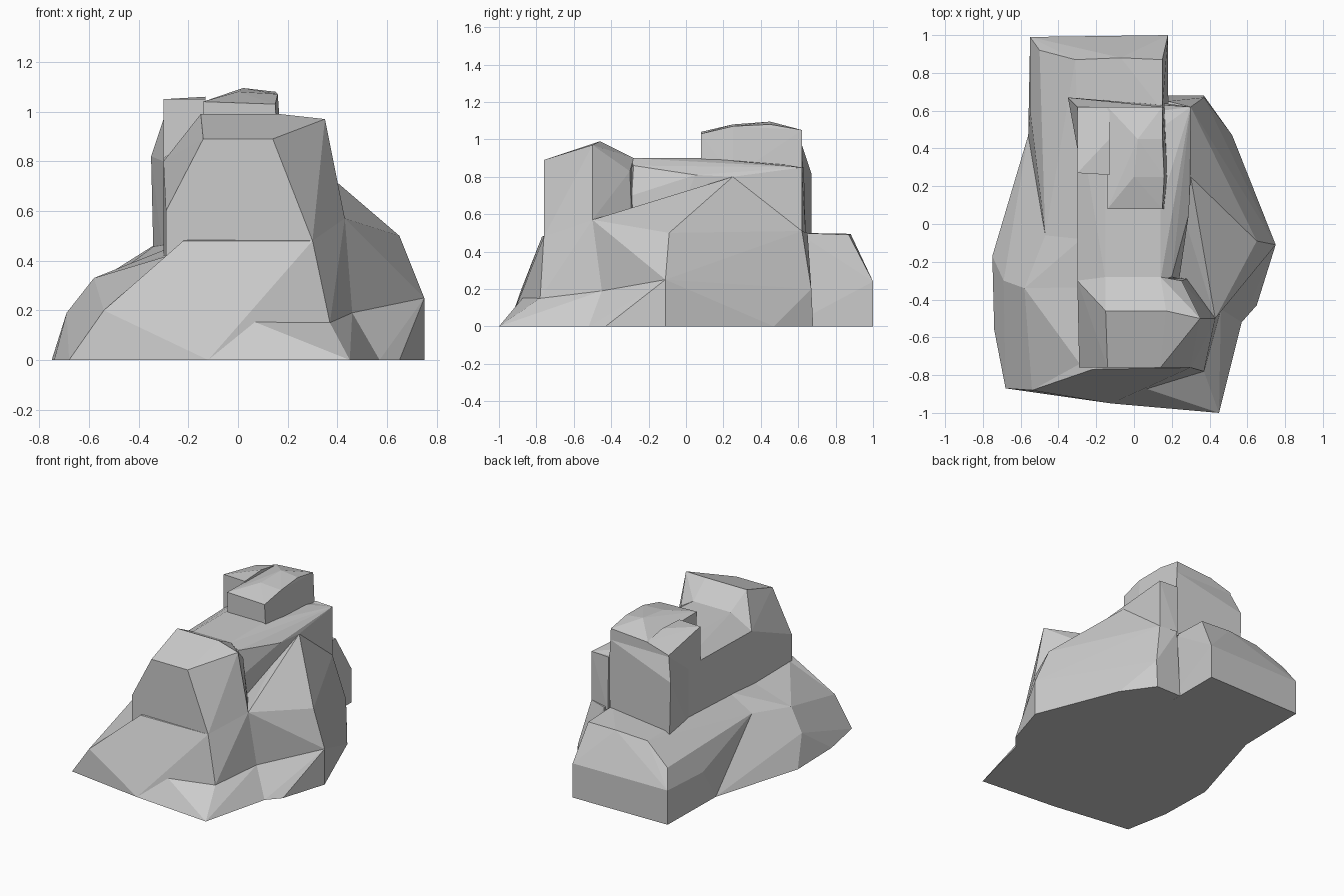
import bpy, bmesh, math

def rock(name, points, floor=()):
    """Faceted rock: convex hull of a few corners; floor lists ground corners."""
    bm = bmesh.new()
    for p in list(points) + [(x, y, 0) for x, y in floor]:
        bm.verts.new(p)
    res = bmesh.ops.convex_hull(bm, input=bm.verts[:])
    loose = {g for g in res["geom_interior"] + res["geom_unused"]
             if isinstance(g, bmesh.types.BMVert)}
    bmesh.ops.delete(bm, geom=list(loose), context='VERTS')
    bmesh.ops.dissolve_limit(bm, angle_limit=math.radians(1.5),
                             verts=bm.verts[:], edges=bm.edges[:])
    bmesh.ops.recalc_face_normals(bm, faces=bm.faces[:])
    me = bpy.data.meshes.new(name)
    bm.to_mesh(me)
    bm.free()
    ob = bpy.data.objects.new(name, me)
    bpy.context.collection.objects.link(ob)
    return ob

# Front apron sloping to the ground, with a toe at the right corner
rock("front_apron",
     [(.30, -.76, .48), (.43, -.50, .57), (-.22, -.77, .48), (-.40, -.82, .30),
      (-.54, -.88, .20), (-.2, -.5, .48), (0, -.85, .20), (.37, -.78, .15),
      (.46, -.45, .19)],
     [(-.12, -.95), (-.68, -.87), (.37, -.78), (.46, -.45), (.3, -.3), (-.5, -.3)])
rock("front_toe",
     [(.37, -.78, .15), (0, -.85, .18), (.46, -.45, .19)],
     [(.45, -1), (.22, -.955), (-.12, -.95), (.52, -.63), (.57, -.52), (.3, -.4), (0, -.8)])

# Left slope: outer slab and the bank behind it
rock("left_slope",
     [(-.69, -.30, .19), (-.64, -.35, .24), (-.58, -.34, .33), (-.47, -.17, .35),
      (-.54, -.88, .20), (-.40, -.82, .30), (-.28, -.15, .43), (-.28, -.75, .42)],
     [(-.68, -.87), (-.74, -.56), (-.75, -.17), (-.2, -.1), (-.2, -.8)])
rock("left_bank",
     [(-.58, -.34, .33), (-.47, -.06, .36), (-.69, -.30, .19), (-.28, -.08, .45),
      (-.3, -.34, .42)],
     [(-.75, -.17), (-.56, .47), (-.28, .47), (-.28, -.34), (-.7, -.34)])

# Low block at the back with a shelf running forward on the left
rock("back_block",
     [(-.55, .99, .24), (.18, 1, .24), (-.50, .92, .36), (-.31, .87, .48),
      (-.07, .88, .495), (.15, .87, .49), (.15, .60, .50), (-.30, .6, .46),
      (-.47, .45, .37), (-.47, -.06, .36), (-.28, -.08, .45), (-.55, .6, .22)],
     [(-.55, .99), (.18, 1), (.18, .55), (-.56, .47), (-.4, -.06), (-.28, -.08)])

# Right flank: skirt, ledge, upper slope and back corner
rock("right_skirt",
     [(.46, -.45, .19), (.75, -.11, .25), (.47, .45, .16), (.37, .67, .20),
      (.18, .67, .20), (.2, -.4, .2)],
     [(.75, -.11), (.65, -.43), (.57, -.52), (.52, .47), (.40, .61), (.37, .68),
      (.18, .68), (.2, -.5)])
rock("right_ledge",
     [(.43, -.50, .57), (.46, -.45, .19), (.75, -.11, .25), (.65, -.09, .50),
      (.30, .62, .51), (.47, .45, .16), (.37, .67, .20), (.18, .65, .5),
      (.18, .67, .2), (.2, -.4, .5), (.2, -.4, .2)])
rock("right_slope",
     [(.65, -.09, .50), (.43, -.50, .57), (.30, .25, .80), (.30, .62, .51),
      (.2, .25, .75), (.2, .6, .5), (.2, -.3, .5)])
rock("right_corner",
     [(.30, .25, .80), (.30, .62, .85), (.30, .62, .48), (.16, .25, .8),
      (.16, .63, .85), (.16, .64, .48), (.16, .2, .5)])

# Front crag
rock("front_crag",
     [(-.14, -.76, .89), (.14, -.76, .89), (-.15, -.46, .99), (.17, -.46, .99),
      (.35, -.50, .97), (-.15, -.28, .90), (.14, -.28, .90), (.25, -.30, .83),
      (.43, -.50, .57), (.28, -.29, .55), (.30, -.76, .48), (-.29, -.76, .48),
      (-.29, -.76, .60), (-.30, -.30, .80)],
     [(-.29, -.76), (.30, -.76), (.25, -.28), (-.30, -.28)])

# Ridge joining the crag to the tower
rock("ridge",
     [(-.15, -.30, .90), (.14, -.30, .90), (-.15, .30, .90), (.14, .10, .90),
      (-.30, -.30, .80), (-.30, .60, .82), (.20, -.28, .86), (.29, .05, .81),
      (.30, .25, .80), (.30, .62, .85), (.24, -.29, .70)],
     [(-.30, -.30), (.24, -.29), (.28, .62), (-.30, .62)])

# Tower with a raised crown
rock("tower",
     [(-.14, .08, 1.04), (.15, .08, 1.03), (-.14, .08, .85), (.16, .08, .85),
      (.18, .25, .80), (.16, .25, 1.07), (0, .25, 1.08), (.02, .45, 1.095),
      (.15, .45, 1.08), (.15, .62, 1.05), (-.14, .62, 1.03), (.16, .62, .85)],
     [(-.14, .1), (.15, .1), (.15, .62), (-.14, .62)])

# Left shoulder of the tower, dropping towards the back
rock("tower_shoulder",
     [(-.30, .27, 1.05), (-.13, .26, 1.05), (-.30, .62, .98), (-.13, .62, 1.03),
      (-.13, .45, 1.06)],
     [(-.30, .27), (-.13, .27), (-.30, .62), (-.13, .62)])

# Buttress at the back of the tower
rock("back_buttress",
     [(-.30, .62, .97), (-.35, .67, .82), (-.34, .67, .40), (-.30, .40, .80),
      (-.30, .40, .40), (.15, .62, .97), (.15, .63, .40), (-.1, .64, .82)])
